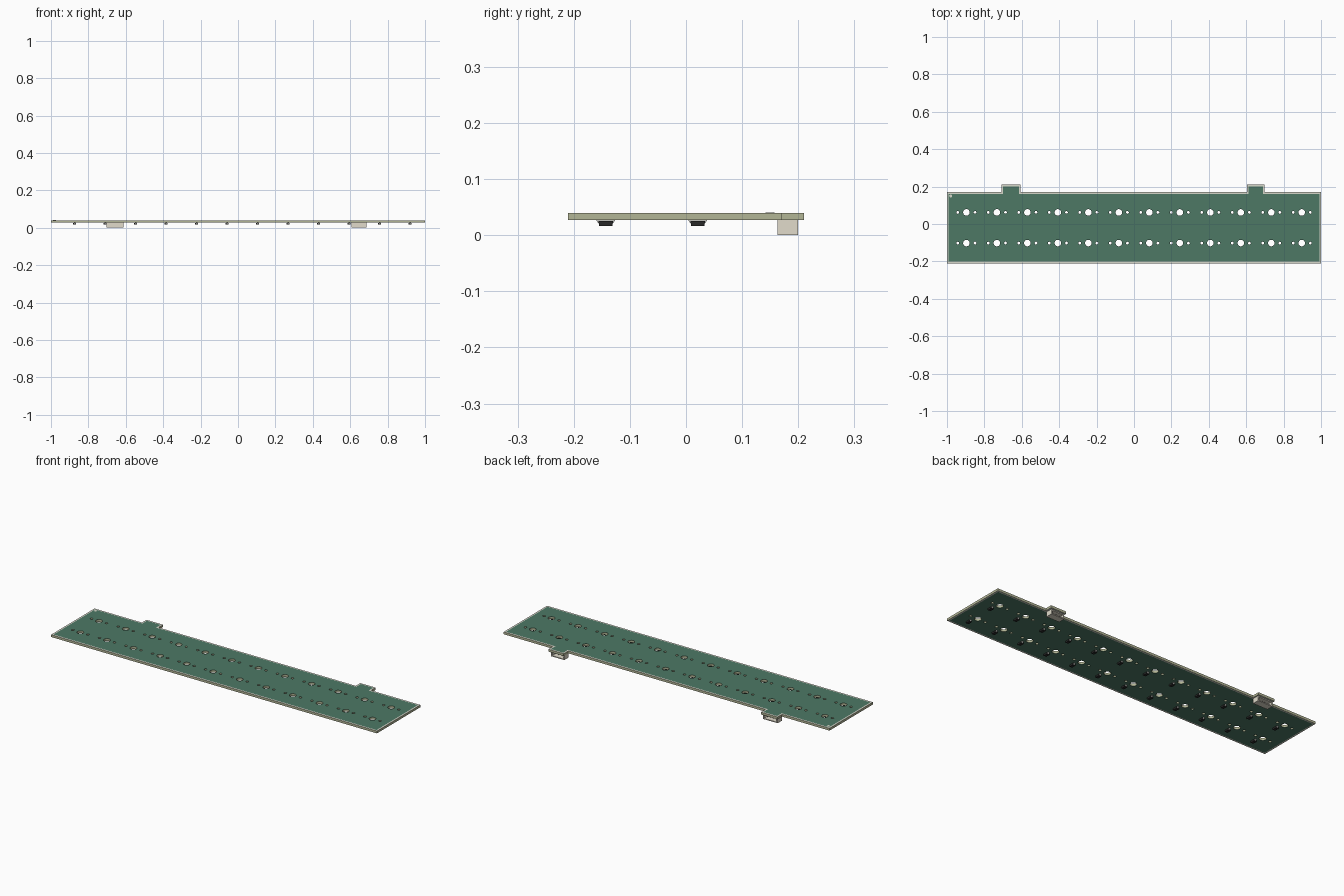
import bpy
import bmesh
import math
from mathutils import Matrix, Vector

cube = bpy.data.objects.get("Cube")
if cube:
    bpy.data.objects.remove(cube, do_unlink=True)


def material(name, rgb):
    m = bpy.data.materials.new(name)
    m.use_nodes = True
    m.diffuse_color = (*rgb, 1)
    m.node_tree.nodes["Principled BSDF"].inputs["Base Color"].default_value = (*rgb, 1)
    return m


GREEN = material("green solder mask", (0.075, 0.19, 0.13))
SUBSTRATE = material("beige substrate", (0.45, 0.465, 0.305))
SILK = material("pale printed line", (0.68, 0.69, 0.60))
HOUSING = material("cream plastic", (0.75, 0.71, 0.60))
BLACK = material("black component", (0.022, 0.022, 0.022))
METAL = material("tinned metal", (0.55, 0.55, 0.52))

COLUMNS = [-0.896 + 0.163 * i for i in range(12)]
ROWS = [0.062, -0.102]
TABS = [(-0.709, -0.607), (0.604, 0.698)]
BOTTOM, TOP, SKIN, RIM = 0.0275, 0.0395, 0.0005, 0.009


def outline(inset):
    """Board edge with two rear tabs, pulled in by the inset."""
    x, front, back, tip = 1 - inset, -0.21 + inset, 0.17 - inset, 0.21 - inset
    pts = [(-x, front), (x, front), (x, back)]
    for a, b in reversed(TABS):
        a, b = a + inset, b - inset
        pts += [(b, back), (b, tip), (a, tip), (a, back)]
    return pts + [(-x, back)]


def circle(cx, cy, r, n):
    return [(cx + r * math.cos(2 * math.pi * i / n),
             cy + r * math.sin(2 * math.pi * i / n)) for i in range(n)]


def slab(name, loops, z0, z1, mat):
    """Flat plate from an outer loop, with the inner loops left open."""
    curve = bpy.data.curves.new(name, "CURVE")
    curve.dimensions = "2D"
    curve.fill_mode = "BOTH"
    curve.extrude = (z1 - z0) / 2
    for pts in loops:
        spline = curve.splines.new("POLY")
        spline.points.add(len(pts) - 1)
        for p, (x, y) in zip(spline.points, pts):
            p.co = (x, y, 0, 1)
        spline.use_cyclic_u = True
    temp = bpy.data.objects.new(name + " outline", curve)
    bpy.context.collection.objects.link(temp)
    bpy.context.view_layer.update()
    mesh = bpy.data.meshes.new_from_object(
        temp.evaluated_get(bpy.context.evaluated_depsgraph_get()))
    bpy.data.objects.remove(temp, do_unlink=True)
    mesh.transform(Matrix.Translation((0, 0, (z0 + z1) / 2)))
    mesh.set_sharp_from_angle(angle=math.radians(40))
    mesh.materials.clear()
    mesh.materials.append(mat)
    obj = bpy.data.objects.new(name, mesh)
    bpy.context.collection.objects.link(obj)


def boxes(name, mat, bounds, taper=1):
    """One object made of boxes, each given by its low and high corner.
    The taper narrows the underside of each box along y."""
    bm = bmesh.new()
    for lo, hi in bounds:
        lo, hi = Vector(lo), Vector(hi)
        mid = (lo + hi) / 2
        made = bmesh.ops.create_cube(
            bm, size=1, matrix=Matrix.Translation(mid) @ Matrix.Diagonal((*(hi - lo), 1)))
        for v in made["verts"]:
            if v.co.z < mid.z:
                v.co.y = mid.y + (v.co.y - mid.y) * taper
    mesh = bpy.data.meshes.new(name)
    bm.to_mesh(mesh)
    bm.free()
    mesh.materials.append(mat)
    obj = bpy.data.objects.new(name, mesh)
    bpy.context.collection.objects.link(obj)


# Switch holes: a large centre hole with a small one on each side
holes = []
for row in ROWS:
    for col in COLUMNS:
        holes.append(circle(col, row, 0.0175, 24))
        holes += [circle(col + s * 0.046, row, 0.0075, 12) for s in (-1, 1)]

# Board core, with green mask and a pale edge line on both faces
slab("board_core", [outline(0)] + holes, BOTTOM, TOP, SUBSTRATE)
for side, z in (("top", TOP), ("bottom", BOTTOM - SKIN)):
    slab(side + "_mask", [outline(RIM)] + holes, z, z + SKIN, GREEN)
    slab(side + "_edge_line", [outline(0), outline(RIM)], z, z + SKIN, SILK)

# Corner marker on the top face
slab("corner_marker", [circle(-0.98, 0.15, 0.008, 16)], TOP, TOP + 2 * SKIN, SILK)

# Diodes under the board, one beside each switch position
bodies, leads = [], []
for row in ROWS:
    for col in COLUMNS:
        x, y = col + 0.023, row - 0.041
        bodies.append(((x - 0.008, y - 0.013, 0.016), (x + 0.008, y + 0.013, 0.025)))
        leads.append(((x - 0.004, y - 0.017, 0.0205), (x + 0.004, y + 0.017, 0.0272)))
boxes("diode_bodies", BLACK, bodies, taper=0.9)
boxes("diode_leads", METAL, leads, taper=0.75)

# Rear connectors: a shell open to the back, with contacts inside
for side, (x0, x1), count in (("right", (-0.703, -0.613), 4), ("left", (0.607, 0.688), 3)):
    wall, y0, y1, z1 = 0.006, 0.163, 0.20, BOTTOM - SKIN
    boxes(side + "_connector_shell", HOUSING, [
        ((x0, y0, 0), (x1, y0 + wall, z1)),
        ((x0, y0 + wall, 0), (x1, y1, 0.005)),
        ((x0, y0 + wall, z1 - 0.005), (x1, y1, z1)),
        ((x0, y0 + wall, 0.005), (x0 + wall, y1, z1 - 0.005)),
        ((x1 - wall, y0 + wall, 0.005), (x1, y1, z1 - 0.005))])
    step = (x1 - x0) / (count + 1)
    boxes(side + "_connector_contacts", METAL, [
        ((x0 + step * i - 0.002, y0 + wall, 0.012), (x0 + step * i + 0.002, y1 - 0.012, 0.016))
        for i in range(1, count + 1)])
